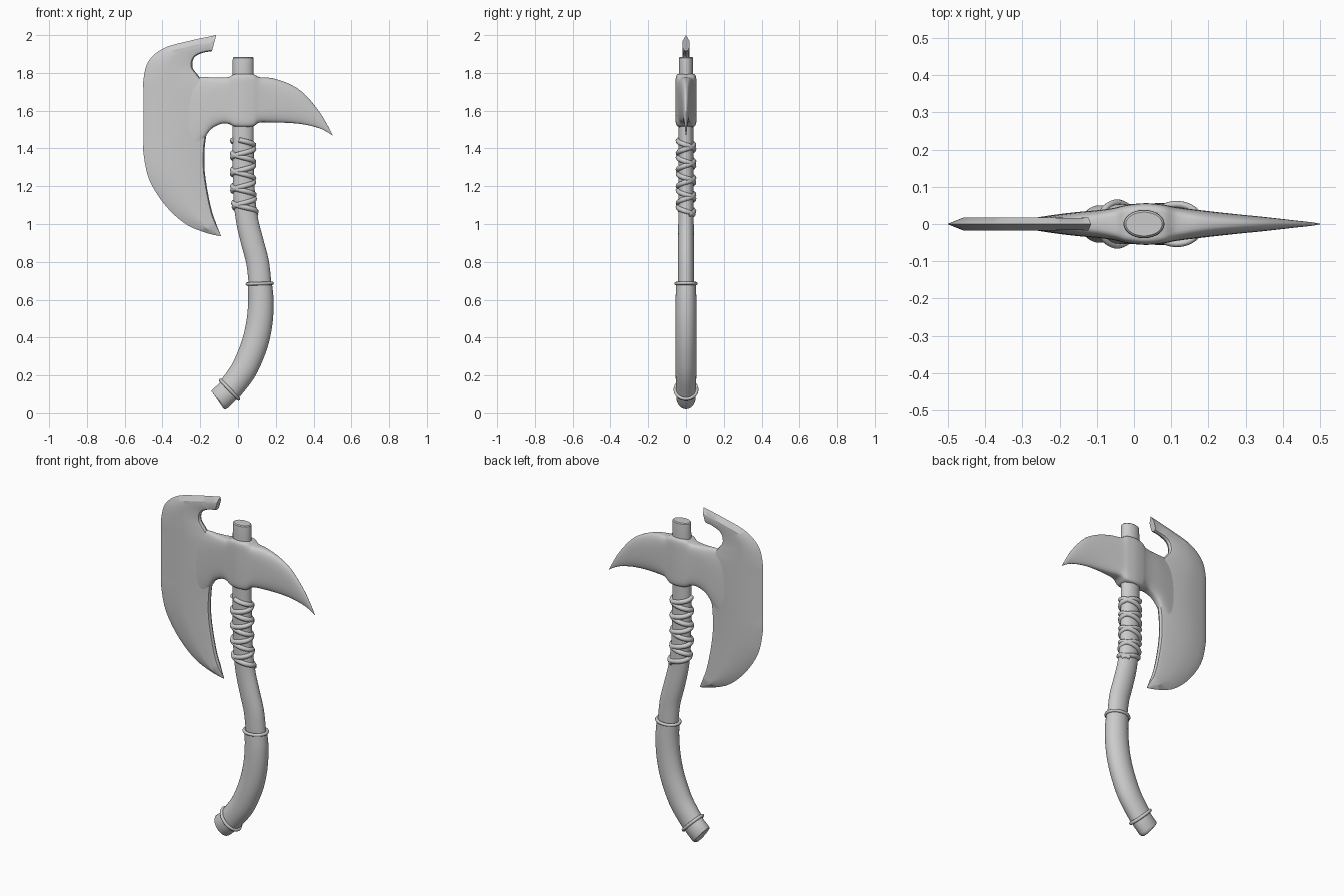
import bpy, bmesh, math
from mathutils import Vector

if "Cube" in bpy.data.objects:
    bpy.data.objects.remove(bpy.data.objects["Cube"])


def spline(pts, n):
    """Catmull-Rom through tuples of any length, n steps per span."""
    ext = [pts[0]] + list(pts) + [pts[-1]]
    out = []
    for i in range(len(pts) - 1):
        a, b, c, d = ext[i:i + 4]
        for k in range(n):
            t = k / n
            out.append(tuple(
                0.5 * (2 * q + (r - p) * t + (2 * p - 5 * q + 4 * r - s) * t * t
                       + (3 * q - p - 3 * r + s) * t ** 3)
                for p, q, r, s in zip(a, b, c, d)))
    out.append(tuple(pts[-1]))
    return out


def loft(name, rings, angle=35):
    """Skin closed rings of equal length and cap both ends."""
    bm = bmesh.new()
    vr = [[bm.verts.new(p) for p in r] for r in rings]
    n = len(vr[0])
    for a, b in zip(vr, vr[1:]):
        for i in range(n):
            j = (i + 1) % n
            bm.faces.new((a[i], a[j], b[j], b[i]))
    bm.faces.new(vr[0])
    bm.faces.new(vr[-1])
    bmesh.ops.recalc_face_normals(bm, faces=bm.faces)
    me = bpy.data.meshes.new(name)
    bm.to_mesh(me)
    bm.free()
    me.shade_smooth()
    me.set_sharp_from_angle(angle=math.radians(angle))
    ob = bpy.data.objects.new(name, me)
    bpy.context.collection.objects.link(ob)
    return ob


def ellipse(x, z, tangent, rx, ry, n=32):
    """Ring at (x, 0, z) perpendicular to a tangent in the xz plane."""
    t = tangent.normalized()
    nrm = Vector((t.z, 0, -t.x))
    return [Vector((x, 0, z)) + nrm * rx * math.cos(2 * math.pi * i / n)
            + Vector((0, ry * math.sin(2 * math.pi * i / n), 0)) for i in range(n)]


def tube(name, path):
    """Loft elliptical sections (x, z, rx, ry) along a bent path."""
    rings = []
    for i, (x, z, rx, ry) in enumerate(path):
        a, b = path[max(i - 1, 0)], path[min(i + 1, len(path) - 1)]
        rings.append(ellipse(x, z, Vector((b[0] - a[0], 0, b[1] - a[1])), rx, ry))
    return loft(name, rings)


def cord(name, pts, radius, cyclic=False):
    cu = bpy.data.curves.new(name, 'CURVE')
    cu.dimensions = '3D'
    cu.bevel_depth = radius
    cu.bevel_resolution = 2
    cu.use_fill_caps = True
    sp = cu.splines.new('POLY')
    sp.points.add(len(pts) - 1)
    for p, co in zip(sp.points, pts):
        p.co = (*co, 1)
    sp.use_cyclic_u = cyclic
    sp.use_smooth = True
    ob = bpy.data.objects.new(name, cu)
    bpy.context.collection.objects.link(ob)


# Upper handle, with a small chamfer at the top
shaft = spline([(.12, .62, .06, .042), (.115, .7, .06, .042), (.103, .8, .06, .042),
                (.077, .9, .06, .042), (.052, 1.0, .059, .041), (.037, 1.1, .058, .041),
                (.03, 1.22, .057, .04), (.027, 1.45, .056, .039), (.027, 1.87, .055, .038)], 5)
tube("handle", shaft + [(.027, 1.88, .054, .037), (.027, 1.885, .049, .032)])

# Thicker curved grip
tube("grip", spline([(.115, .685, .064, .052), (.121, .6, .067, .055), (.116, .5, .069, .056),
                     (.098, .4, .07, .056), (.068, .31, .07, .056),
                     (.025, .22, .069, .055), (-.045, .125, .066, .053)], 6))

# Pommel
tube("pommel", [(-.035, .135, .062, .051), (-.06, .108, .063, .051), (-.096, .075, .064, .05),
                (-.103, .069, .061, .047), (-.106, .067, .054, .04)])

# Bands at both ends of the grip
for name, x, z, tan, rx, ry in (("upper_band", .115, .685, (-.03, 0, 1), .066, .053),
                                ("lower_band", -.045, .125, (.72, 0, .69), .069, .057)):
    cord(name, ellipse(x, z, Vector(tan), rx, ry, 40), .009, True)

# Crossed cord wrapping
for name, sign, turns, phase in (("cord_wrap_left", 1, 4.5, .3), ("cord_wrap_right", -1, 4.5, 1.2)):
    pts = []
    for i in range(181):
        f = i / 180
        z = 1.05 + .395 * f
        a = sign * (2 * math.pi * turns * f) + phase
        x = .027 + .017 * max(0, (1.22 - z) / .18) ** 2
        pts.append((x + .056 * math.cos(a), .041 * math.sin(a), z))
    cord(name, pts, .014)

# Head: neck, collar and curved spike as sections (x, top, bottom, half depth, squareness)
head = [(-.31, 1.74, 1.36, .010, .8), (-.24, 1.77, 1.38, .021, .75), (-.19, 1.779, 1.435, .028, .7),
        (-.145, 1.776, 1.5, .033, .6), (-.09, 1.775, 1.53, .038, .5), (-.05, 1.778, 1.53, .044, .4),
        (-.02, 1.793, 1.517, .051, .3), (.03, 1.796, 1.514, .056, .25), (.08, 1.793, 1.517, .052, .3),
        (.115, 1.777, 1.537, .045, .45), (.18, 1.772, 1.537, .037, .65), (.27, 1.742, 1.535, .027, .8),
        (.35, 1.69, 1.527, .019, .9), (.43, 1.595, 1.507, .010, 1), (.475, 1.52, 1.485, .005, 1),
        (.5, 1.472, 1.468, .001, 1)]
rings = []
for x, top, bot, hy, e in spline(head, 4):
    ring = []
    for i in range(40):
        c, s = math.cos(2 * math.pi * i / 40), math.sin(2 * math.pi * i / 40)
        ring.append((x, hy * math.copysign(abs(c) ** e, c),
                     (top + bot) / 2 + (top - bot) / 2 * math.copysign(abs(s) ** e, s)))
    rings.append(ring)
loft("head_collar_and_spike", rings, 50)

# Blade: pairs of cutting edge (x, z) and back edge (x, z) from the lower to the upper tip
blade = [(-.09, .935, -.093, .945), (-.18, .957, -.115, 1.0), (-.285, 1.005, -.14, 1.075),
         (-.39, 1.105, -.163, 1.185), (-.47, 1.235, -.177, 1.29), (-.5, 1.37, -.177, 1.39),
         (-.5, 1.45, -.17, 1.455), (-.5, 1.56, -.155, 1.54), (-.5, 1.68, -.16, 1.71),
         (-.5, 1.77, -.21, 1.785), (-.472, 1.865, -.241, 1.83), (-.39, 1.932, -.232, 1.88),
         (-.255, 1.97, -.19, 1.905), (-.115, 2.0, -.138, 1.915)]
rings = []
for ox, oz, ix, iz in spline(blade, 6):
    o, i = Vector((ox, 0, oz)), Vector((ix, 0, iz))
    w = (i - o).length
    thick = min(.018, w * .2)
    b, r = min(.045, w * .35) / w, min(.022, w * .2) / w
    prof = [(b, thick), (.5, thick), (1 - r, thick), (1 - r * .3, thick * .75)]
    half = [o.lerp(i, u) + Vector((0, -t, 0)) for u, t in prof]
    back = [o.lerp(i, u) + Vector((0, t, 0)) for u, t in reversed(prof)]
    rings.append([o] + half + [i] + back)
loft("blade", rings, 30)
